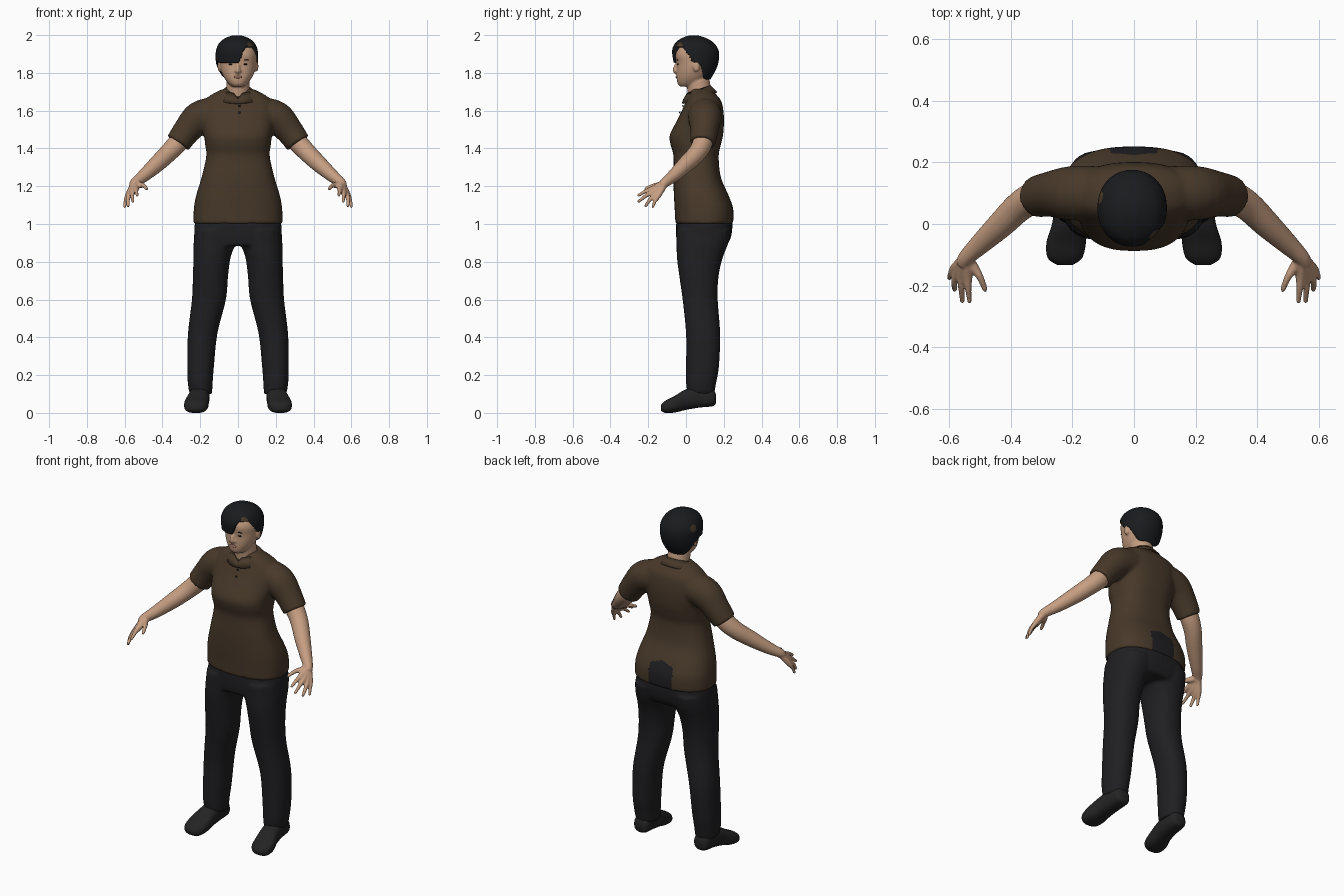
import bpy, bmesh, math
from mathutils import Vector, Matrix

cube = bpy.data.objects.get("Cube")
if cube:
    bpy.data.objects.remove(cube, do_unlink=True)


def material(name, rgb, rough=0.8):
    m = bpy.data.materials.new(name)
    m.use_nodes = True
    m.diffuse_color = (*rgb, 1)
    m.roughness = rough
    node = m.node_tree.nodes["Principled BSDF"]
    node.inputs["Base Color"].default_value = (*rgb, 1)
    node.inputs["Roughness"].default_value = rough
    return m


SKIN = material("skin", (0.56, 0.34, 0.22))
BROWN = material("brown cloth", (0.065, 0.041, 0.023))
TROUSER = material("black cloth", (0.014, 0.014, 0.016))
SHOE = material("shoe black", (0.017, 0.017, 0.017))
HAIR = material("black hair", (0.010, 0.011, 0.013))
LIP = material("lips", (0.42, 0.20, 0.14))


def smooth_path(rows, steps):
    """Catmull-Rom interpolation through rows of numbers."""
    rows = [Vector(r) for r in rows]
    rows = [rows[0]] + rows + [rows[-1]]
    out = []
    for a, b, c, d in zip(rows, rows[1:], rows[2:], rows[3:]):
        for i in range(steps):
            t = i / steps
            out.append((b * 2 + (c - a) * t + (a * 2 - b * 5 + c * 4 - d) * t * t
                        + (b * 3 - a - c * 3 + d) * t ** 3) / 2)
    return out + [rows[-1]]


def skin_rings(bm, rings):
    """Bridge rings of points into a closed skin."""
    rings = [[bm.verts.new(p) for p in ring] for ring in rings]
    n = len(rings[0])
    for low, high in zip(rings, rings[1:]):
        for i in range(n):
            j = (i + 1) % n
            bm.faces.new((low[i], low[j], high[j], high[i]))
    bm.faces.new(rings[0][::-1])
    bm.faces.new(rings[-1])


def loft(bm, rows, axis="Z", power=2.0, n=48, steps=5):
    """Rows are: position on axis, centre x, half width, low edge, high edge."""
    rings = []
    for pos, cx, rx, lo, hi in smooth_path(rows, steps):
        ring = []
        for i in range(n):
            c, s = math.cos(math.tau * i / n), math.sin(math.tau * i / n)
            u = cx + rx * math.copysign(abs(c) ** (2 / power), c)
            v = (lo + hi) / 2 + (hi - lo) / 2 * math.copysign(abs(s) ** (2 / power), s)
            ring.append((u, v, pos) if axis == "Z" else (u, pos, v))
        rings.append(ring)
    skin_rings(bm, rings)


def tube(bm, rows, side=1, n=20, steps=4):
    """Rows are: x, y, z, radius."""
    path = smooth_path(rows, steps)
    pts = [Vector((p[0] * side, p[1], p[2])) for p in path]
    rings = []
    for k, p in enumerate(pts):
        way = pts[min(k + 1, len(pts) - 1)] - pts[max(k - 1, 0)]
        turn = way.to_track_quat("Z", "Y")
        rings.append([p + turn @ Vector((math.cos(math.tau * i / n),
                                         math.sin(math.tau * i / n), 0)) * path[k][3]
                      for i in range(n)])
    skin_rings(bm, rings)


def ball(bm, centre, size):
    where = Matrix.Translation(centre) @ Matrix.Diagonal((*size, 1))
    bmesh.ops.create_uvsphere(bm, u_segments=24, v_segments=14, radius=1, matrix=where)


def finish(name, bm, *mats, voxel=None, relax=0):
    """Make the object, fusing overlapping parts when a voxel size is given."""
    bmesh.ops.recalc_face_normals(bm, faces=bm.faces)
    mesh = bpy.data.meshes.new(name)
    bm.to_mesh(mesh)
    bm.free()
    ob = bpy.data.objects.new(name, mesh)
    bpy.context.collection.objects.link(ob)
    if voxel:
        fuse = ob.modifiers.new("fuse", "REMESH")
        fuse.mode, fuse.voxel_size = "VOXEL", voxel
        soft = ob.modifiers.new("soften", "SMOOTH")
        soft.factor, soft.iterations = 0.5, relax
        graph = bpy.context.evaluated_depsgraph_get()
        fused = bpy.data.meshes.new_from_object(ob.evaluated_get(graph))
        ob.modifiers.clear()
        ob.data = fused
    ob.data.materials.clear()
    for m in mats:
        ob.data.materials.append(m)
    for face in ob.data.polygons:
        face.use_smooth = True
        face.material_index = 0
    return ob


# Shirt: torso and sleeves fused
bm = bmesh.new()
loft(bm, [(z, 0, w, f, b) for z, w, f, b in (
    (1.0, .236, -.056, .25), (1.08, .234, -.06, .25), (1.15, .222, -.064, .226),
    (1.25, .192, -.067, .184), (1.36, .168, -.066, .173), (1.42, .174, -.082, .185),
    (1.47, .18, -.086, .196), (1.54, .192, -.052, .201), (1.6, .195, -.022, .198),
    (1.65, .18, 0, .187), (1.685, .14, .015, .16), (1.715, .08, .03, .13))], power=2.5)
for side in (-1, 1):
    tube(bm, [(.12, .1, 1.585, .088), (.205, .1, 1.562, .088), (.27, .097, 1.495, .074),
              (.318, .088, 1.428, .067)], side, n=32)
shirt = finish("shirt", bm, BROWN, TROUSER, voxel=.009, relax=5)
for face in shirt.data.polygons:  # ridden-up back hem
    x, y, z = face.center
    if y > .13 and z < 1.155 - abs(x) * .3 and abs(x) < .08:
        face.material_index = 1

# Collar: tilted band with two points at the front
bm = bmesh.new()
band = []
for w, back, front, z in ((.07, .125, .008, 1.69), (.074, .13, .002, 1.715),
                          (.094, .15, -.014, 1.69), (.112, .165, -.022, 1.668)):
    ring = []
    for i in range(64):
        a = math.tau * i / 64
        y = (back + front) / 2 + (back - front) / 2 * math.sin(a)
        gap = max(0, 1 - abs(a - math.pi * 1.5) / .3)
        ring.append((w * math.cos(a), y, z + .32 * (y - .07) - .03 * gap * (z > 1.7)))
    band.append(ring)
skin_rings(bm, band)
bmesh.ops.delete(bm, geom=[f for f in bm.faces if len(f.verts) > 4], context="FACES_ONLY")
collar = finish("collar", bm, BROWN)
thick = collar.modifiers.new("thickness", "SOLIDIFY")
thick.thickness = .008

# Placket buttons
bm = bmesh.new()
for y, z in ((-.016, 1.625), (-.032, 1.59)):
    ball(bm, (.008, y, z), (.006, .004, .006))
finish("buttons", bm, TROUSER)

# Trousers: hips and legs fused
bm = bmesh.new()
loft(bm, [(z, 0, w, f, b) for z, w, f, b in (
    (.885, .225, -.045, .215), (.93, .232, -.052, .238), (1.0, .229, -.052, .246),
    (1.05, .21, -.045, .235))], power=2.4)
for side in (-1, 1):
    loft(bm, [(z, x * side, w, f, b) for z, x, w, f, b in (
        (.1, .197, .06, .008, .15), (.16, .2, .066, 0, .16), (.25, .198, .071, 0, .175),
        (.42, .187, .078, 0, .181), (.6, .154, .09, -.018, .168), (.72, .146, .093, -.035, .172),
        (.82, .138, .098, -.048, .194), (.9, .125, .11, -.05, .225),
        (.97, .12, .108, -.05, .24))], power=2.2)
finish("trousers", bm, TROUSER, voxel=.01, relax=5)

# Shoes
for side, label in ((1, "left"), (-1, "right")):
    bm = bmesh.new()
    loft(bm, [(y, x * side, w, lo, hi) for y, x, w, lo, hi in (
        (.158, .2, .025, .05, .1), (.14, .2, .046, .035, .125), (.07, .203, .053, .028, .14),
        (0, .21, .056, .016, .125), (-.06, .22, .064, .002, .09), (-.11, .224, .056, 0, .064),
        (-.133, .224, .025, .012, .042))], axis="Y", power=2.5)
    finish(label + "_shoe", bm, SHOE)

# Arms with hands: forearm, then one strand per finger from the wrist
wrist = (.545, -.11, 1.22, .02)
fingers = (((.525, -.135, 1.207, .018), (.5, -.172, 1.203, .012), (.483, -.213, 1.186, .009)),
           ((.541, -.17, 1.188, .017), (.538, -.21, 1.175, .011), (.534, -.25, 1.152, .008)),
           ((.557, -.167, 1.174, .017), (.56, -.208, 1.152, .011), (.557, -.25, 1.12, .008)),
           ((.572, -.157, 1.161, .016), (.583, -.19, 1.13, .011), (.582, -.213, 1.096, .008)),
           ((.582, -.143, 1.155, .015), (.595, -.164, 1.122, .01), (.599, -.175, 1.092, .008)))
for side, label in ((1, "left"), (-1, "right")):
    bm = bmesh.new()
    tube(bm, [(.27, .097, 1.49, .052), (.318, .088, 1.43, .053), (.37, .058, 1.375, .049),
              (.43, 0, 1.317, .044), (.5, -.066, 1.255, .034), wrist[:3] + (.026,),
              (.553, -.128, 1.203, .024)], side)
    for finger in fingers:
        tube(bm, (wrist,) + finger, side, n=12)
        ball(bm, (finger[-1][0] * side,) + finger[-1][1:3], (.008, .008, .008))
    finish(label + "_arm", bm, SKIN, voxel=.005, relax=3)

# Head, neck, nose and ears fused
bm = bmesh.new()
loft(bm, [(z, 0, w, f, b) for z, w, f, b in (
    (1.728, .03, -.032, .03), (1.745, .052, -.045, .08), (1.775, .074, -.05, .11),
    (1.81, .089, -.05, .13), (1.85, .098, -.05, .15), (1.9, .1, -.056, .155),
    (1.95, .082, -.03, .135), (1.978, .045, .01, .095))], power=2.15)
tube(bm, [(0, .085, 1.6, .072), (0, .075, 1.68, .064), (0, .062, 1.76, .062)], n=32)
tube(bm, [(0, -.044, 1.855, .008), (0, -.054, 1.835, .01), (0, -.06, 1.815, .012),
          (0, -.052, 1.804, .012)], n=12)
for side in (-1, 1):
    ball(bm, (side * .1, .055, 1.835), (.008, .018, .03))
    ball(bm, (side * .011, -.052, 1.81), (.009, .01, .007))
finish("head", bm, SKIN, voxel=.006, relax=3)

# Mouth, eyes and brows as thin patches
bm = bmesh.new()
ball(bm, (0, -.049, 1.778), (.022, .006, .007))
finish("lips", bm, LIP)
bm = bmesh.new()
for side in (-1, 1):
    ball(bm, (side * .037, -.042, 1.846), (.014, .005, .004))
    ball(bm, (side * .038, -.045, 1.868), (.02, .004, .003))
finish("eyes_and_brows", bm, HAIR)


# Hair: full cap whose face opening sinks beneath the skin
def hairline(x, y):
    t = min(1, max(0, x / .05))
    fringe = 1.852 + .085 * t * t * (3 - 2 * t)
    marks = ((-1, fringe), (-.02, fringe), (.03, 1.86), (.08, 1.835), (.11, 1.765), (1, 1.7))
    for (a, low), (b, high) in zip(marks, marks[1:]):
        if y <= b:
            return low + (high - low) * (y - a) / (b - a)


bm = bmesh.new()
loft(bm, [(z, -.006, w, f, b) for z, w, f, b in (
    (1.755, .06, .03, .122), (1.78, .088, -.02, .138), (1.82, .105, -.056, .16),
    (1.87, .112, -.068, .174), (1.92, .11, -.073, .172), (1.96, .092, -.056, .146),
    (1.985, .06, -.02, .106), (1.999, .02, .02, .06))], power=2.1, n=96, steps=10)
for v in bm.verts:
    if v.co.z < hairline(v.co.x, v.co.y):
        v.co.x *= .75
        v.co.y = .05 + (v.co.y - .05) * .75
hair = finish("hair", bm, HAIR, BROWN)
patches = [Vector((-.105, .085, 1.925)), Vector((.07, -.04, 1.945))]
for face in hair.data.polygons:  # brown streaks
    if any((face.center - p).length < .022 for p in patches):
        face.material_index = 1
